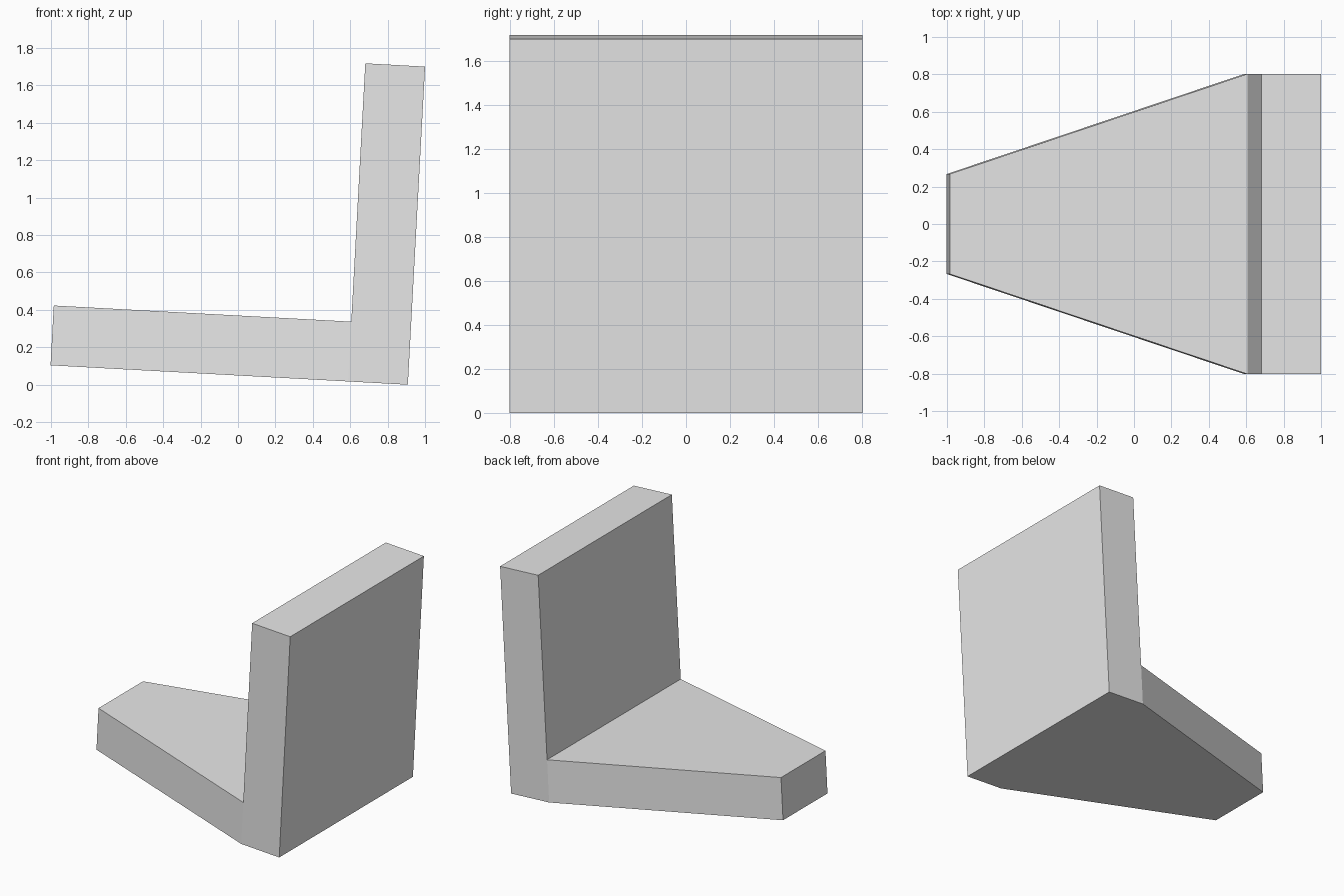
import bpy, bmesh, math
from mathutils import Matrix

cube = bpy.data.objects.get("Cube")
if cube:
    bpy.data.objects.remove(cube, do_unlink=True)

# Main dimensions, measured from the heel before tilting
LENGTH, HEIGHT, THICK = 1.913, 1.703, 0.32
WIDE, NARROW = 0.802, 0.267
TILT = math.radians(3.1)

# One light grey for the whole bracket
grey = bpy.data.materials.new("light_grey")
grey.use_nodes = True
colour = (0.8, 0.8, 0.8, 1)
grey.diffuse_color = colour
grey.node_tree.nodes["Principled BSDF"].inputs["Base Color"].default_value = colour

# L profile as (x, z, half width): the foot tapers away from the upright
profile = [
    (-LENGTH, 0, NARROW),
    (-THICK, 0, WIDE),
    (0, 0, WIDE),
    (0, HEIGHT, WIDE),
    (-THICK, HEIGHT, WIDE),
    (-THICK, THICK, WIDE),
    (-LENGTH, THICK, NARROW),
]

bm = bmesh.new()
sides = [[bm.verts.new((x, s * w, z)) for x, z, w in profile] for s in (-1, 1)]

# Side walls, split where the foot meets the upright
for side in sides:
    bm.faces.new([side[i] for i in (0, 1, 5, 6)])
    bm.faces.new(side[1:6])

# Rim around the profile, with the whole underside as one face
front, back = sides
bm.faces.new(front[:3] + back[2::-1])
for i in range(2, len(profile)):
    j = (i + 1) % len(profile)
    bm.faces.new((front[i], front[j], back[j], back[i]))
bmesh.ops.recalc_face_normals(bm, faces=bm.faces)

# Tilt about the heel and set it on the ground
bm.transform(Matrix.Translation((0.908, 0, 0)) @ Matrix.Rotation(TILT, 4, "Y"))

mesh = bpy.data.meshes.new("angle_bracket")
bm.to_mesh(mesh)
bm.free()
mesh.materials.append(grey)
bpy.context.collection.objects.link(bpy.data.objects.new("angle_bracket", mesh))
